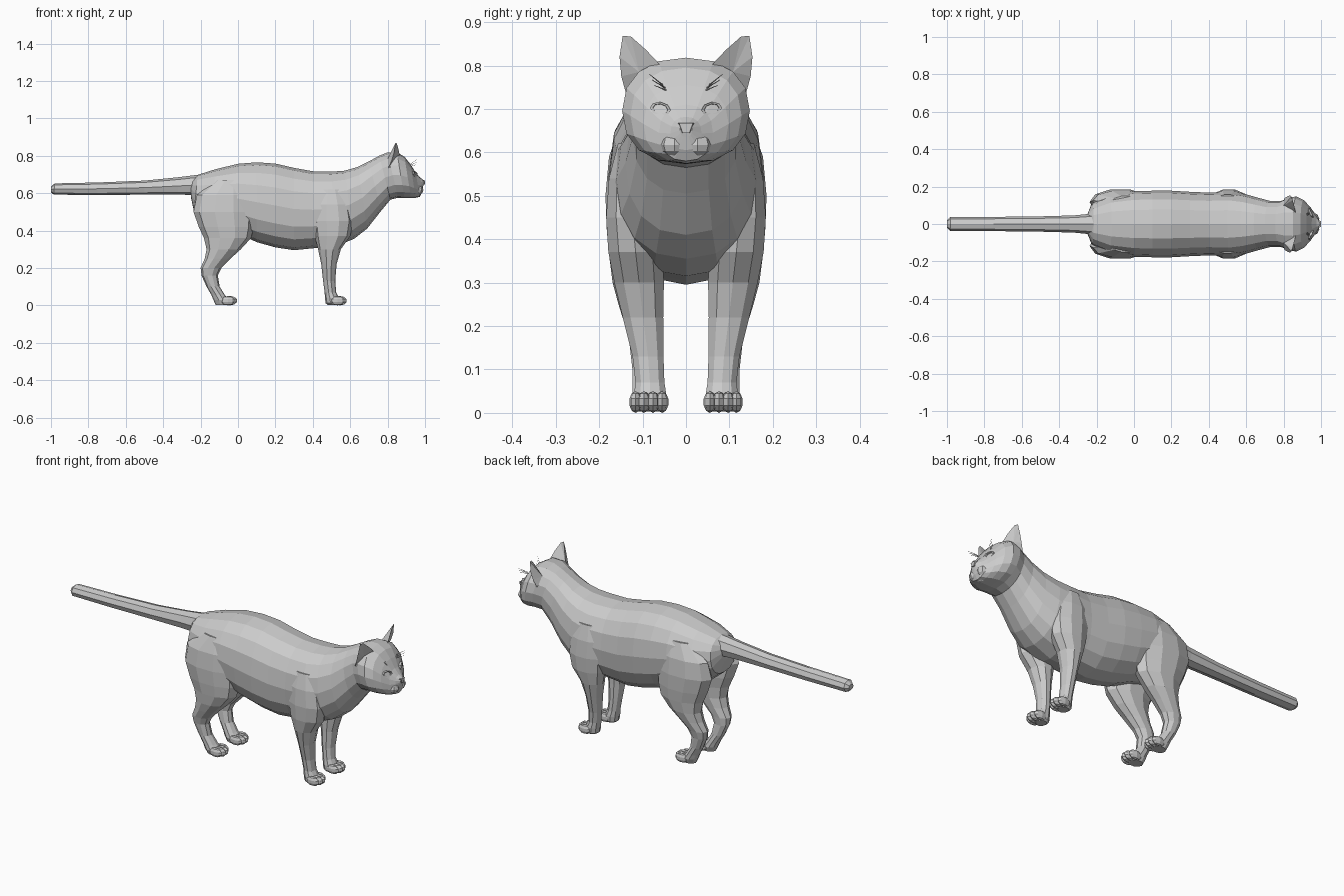
import bpy, bmesh
from math import sin, cos, pi, copysign
from mathutils import Vector


def finish(bm, name):
    bmesh.ops.recalc_face_normals(bm, faces=bm.faces)
    me = bpy.data.meshes.new(name)
    bm.to_mesh(me)
    bm.free()
    ob = bpy.data.objects.new(name, me)
    bpy.context.collection.objects.link(ob)
    return ob


def loft(name, rings):
    """Skin a list of equal-length point rings and cap both ends."""
    bm = bmesh.new()
    vs = [[bm.verts.new(p) for p in r] for r in rings]
    n = len(vs[0])
    for a, b in zip(vs, vs[1:]):
        for i in range(n):
            j = (i + 1) % n
            bm.faces.new((a[i], a[j], b[j], b[i]))
    bm.faces.new(vs[0])
    bm.faces.new(vs[-1])
    return finish(bm, name)


def power(v, e):
    return copysign(abs(v) ** e, v)


def slice_ring(xt, zt, xb, zb, w, n=16, e=0.88):
    """Upright section from a top point to a bottom point, half width w."""
    mx, mz = (xt + xb) / 2, (zt + zb) / 2
    return [(mx + (xt - mx) * power(cos(a), e), w * power(sin(a), e), mz + (zt - mz) * power(cos(a), e))
            for a in (2 * pi * i / n for i in range(n))]


def flat_ring(z, x0, x1, y0, y1, s, n=10):
    """Level section of a leg on side s; slopes are left to the loft."""
    return [((x0 + x1) / 2 + (x1 - x0) / 2 * cos(a), s * ((y0 + y1) / 2 + (y1 - y0) / 2 * sin(a)), z)
            for a in (2 * pi * i / n for i in range(n))]


def blob(name, c, r, u=8, v=6):
    bm = bmesh.new()
    bmesh.ops.create_uvsphere(bm, u_segments=u, v_segments=v, radius=1)
    bmesh.ops.scale(bm, vec=r, verts=bm.verts)
    bmesh.ops.translate(bm, vec=c, verts=bm.verts)
    return finish(bm, name)


# Torso, neck and head: top x, top z, bottom x, bottom z, half width
body = [
    (-.25, .67, -.25, .57, .05), (-.215, .698, -.235, .50, .11),
    (-.12, .728, -.15, .43, .155), (0, .757, 0, .385, .175),
    (.10, .765, .10, .338, .178), (.20, .758, .20, .31, .178),
    (.30, .735, .30, .295, .172), (.40, .717, .40, .305, .168),
    (.50, .715, .52, .315, .172), (.57, .72, .62, .355, .160),
    (.64, .74, .69, .41, .140), (.70, .77, .765, .505, .122),
    (.755, .80, .815, .565, .122), (.80, .818, .855, .575, .142),
    (.85, .818, .89, .573, .147), (.89, .795, .925, .574, .128),
    (.922, .755, .95, .576, .098), (.95, .71, .972, .58, .062),
    (.975, .682, .984, .605, .036), (.997, .667, .99, .635, .014),
]
loft("body_and_head", [slice_ring(*r) for r in body])

# Tail
tail = [(-1, .635, -1, .605, .02), (-.98, .652, -.985, .592, .037),
        (-.75, .657, -.75, .59, .038), (-.5, .667, -.5, .592, .041),
        (-.32, .685, -.32, .592, .046), (-.2, .70, -.2, .59, .058)]
loft("tail", [slice_ring(*r, n=8) for r in tail])

# Legs: z, x range, y range
front_leg = [
    (.62, .44, .56, .10, .158), (.54, .405, .60, .08, .18), (.45, .40, .615, .06, .187),
    (.37, .41, .60, .05, .182), (.30, .428, .55, .048, .168), (.22, .445, .527, .05, .148),
    (.13, .455, .52, .05, .125), (.07, .463, .525, .048, .118),
    (.04, .465, .54, .043, .122), (.012, .468, .545, .045, .12), (.003, .48, .53, .055, .11)]
hind_leg = [
    (.67, -.12, .03, .09, .150), (.59, -.22, .08, .07, .18), (.50, -.238, .09, .045, .189),
    (.42, -.21, .085, .04, .186), (.36, -.182, .07, .045, .18), (.30, -.168, .015, .05, .172),
    (.25, -.178, -.04, .055, .158), (.20, -.20, -.088, .06, .142), (.16, -.195, -.108, .062, .132),
    (.10, -.168, -.098, .058, .125), (.055, -.142, -.07, .05, .125),
    (.03, -.132, -.05, .046, .126), (.003, -.12, -.045, .055, .115)]

for s, side in ((-1, "right"), (1, "left")):
    for label, rings, toe_x in (("front", front_leg, .545), ("hind", hind_leg, -.042)):
        loft(f"{side}_{label}_leg", [flat_ring(*r, s) for r in rings])
        # Paw with four toes
        for i, y in enumerate((.055, .076, .097, .116)):
            dx = 0 if i in (1, 2) else -.012
            blob(f"{side}_{label}_toe_{i + 1}", (toe_x + dx, s * y, .025), (.038, .015, .025), 8, 5)

    # Ear: rim fanned to a back point and a recessed inner point
    rim = [(.865, .058, .80), (.858, .092, .836), (.848, .127, .867), (.842, .146, .868),
           (.835, .153, .82), (.822, .149, .775), (.805, .138, .735), (.86, .115, .755)]
    bm = bmesh.new()
    vs = [bm.verts.new((x, s * y, z)) for x, y, z in rim]
    back = [bm.verts.new((x, s * y, z)) for x, y, z in ((.80, .10, .785), (.838, .108, .785))]
    for i in range(len(vs)):
        for c in back:
            bm.faces.new((vs[i], vs[(i + 1) % len(vs)], c))
    finish(bm, side + "_ear")

    # Eye: almond rim with a ball inside
    bm = bmesh.new()
    n, rows = 8, []
    for k, d in ((1.0, -.02), (1.0, .007), (.72, .006), (.68, -.004)):
        rows.append([bm.verts.new((.943 + d - .45 * k * .024 * cos(a),
                                   s * (.059 + k * .024 * cos(a)),
                                   .70 + k * (.016 * sin(a) + .003 * cos(a))))
                     for a in (2 * pi * i / n for i in range(n))])
    for a, b in zip(rows, rows[1:]):
        for i in range(n):
            bm.faces.new((a[i], a[(i + 1) % n], b[(i + 1) % n], b[i]))
    bm.faces.new(rows[-1])
    finish(bm, side + "_eye")

    # Muzzle pad
    blob(side + "_muzzle", (.957, s * .027, .617), (.034, .034, .028))

    # Brow whiskers
    for i in range(3):
        a = Vector((.922, s * (.042 + .006 * i), .742 + .007 * i))
        b = a + Vector((.035, s * .03, .012 + .006 * i))
        loft(f"{side}_brow_whisker_{i + 1}",
             [[p + Vector((0, o, q)) for o, q in ((-r, -r), (r, -r), (0, r))]
              for p, r in ((a, .0015), (b, .0006))])

# Nose and chin
loft("nose", [[(x, y, z) for y, z in ((-w, .668), (w, .668), (w * .5, .645), (-w * .5, .645))]
              for x, w in ((.965, .024), (.999, .016))])
blob("chin", (.945, 0, .593), (.03, .03, .019))
